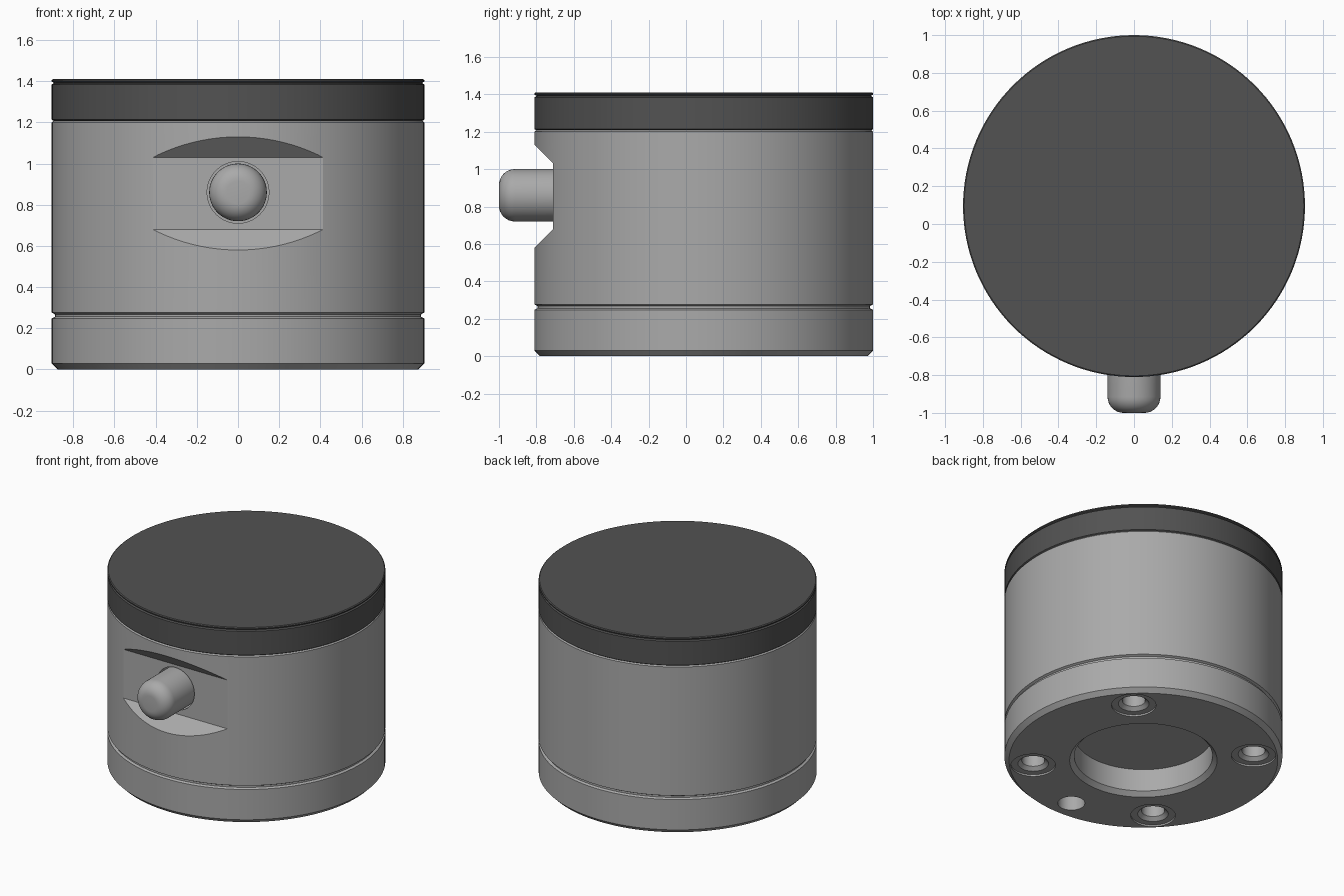
import bpy, bmesh, math
from mathutils import Matrix, Vector

if "Cube" in bpy.data.objects:
    bpy.data.objects.remove(bpy.data.objects["Cube"], do_unlink=True)

AXIS_Y = 0.095   # centre of the round housing
R = 0.905        # housing radius
PIN_Z = 0.86


def material(name, value):
    m = bpy.data.materials.new(name)
    m.use_nodes = True
    colour = (value, value, value, 1)
    m.diffuse_color = colour
    m.node_tree.nodes["Principled BSDF"].inputs["Base Color"].default_value = colour
    return m


metal = material("satin grey", 0.40)
black = material("dark grey", 0.085)


def finish(name, bm, mat, matrix):
    bmesh.ops.recalc_face_normals(bm, faces=bm.faces)
    mesh = bpy.data.meshes.new(name)
    bm.to_mesh(mesh)
    bm.free()
    mesh.transform(matrix)
    mesh.materials.append(mat)
    obj = bpy.data.objects.new(name, mesh)
    bpy.context.collection.objects.link(obj)
    return obj


def lathe(name, profile, mat, matrix, segments=128):
    """Spin (radius, height) points into a capped solid."""
    bm = bmesh.new()
    rings = []
    for r, z in profile:
        rings.append([bm.verts.new((r * math.cos(a), r * math.sin(a), z))
                      for a in (2 * math.pi * i / segments for i in range(segments))])
    for low, high in zip(rings, rings[1:]):
        for i in range(segments):
            j = (i + 1) % segments
            bm.faces.new((low[i], low[j], high[j], high[i]))
    bm.faces.new(rings[0])
    bm.faces.new(rings[-1])
    return finish(name, bm, mat, matrix)


def cut(target, cutter):
    mod = target.modifiers.new(cutter.name, 'BOOLEAN')
    mod.operation = 'DIFFERENCE'
    mod.solver = 'EXACT'
    mod.object = cutter
    bpy.context.view_layer.objects.active = target
    bpy.ops.object.modifier_apply(modifier=mod.name)
    bpy.data.objects.remove(cutter, do_unlink=True)


def smooth(obj):
    bpy.ops.object.select_all(action='DESELECT')
    obj.select_set(True)
    bpy.context.view_layer.objects.active = obj
    bpy.ops.object.shade_smooth_by_angle(angle=math.radians(25))


upright = Matrix.Translation((0, AXIS_Y, 0))

# Housing with bottom chamfer and a groove near the base
housing = lathe("housing", [
    (R - 0.03, 0), (R, 0.03), (R, 0.248), (R - 0.015, 0.256),
    (R - 0.015, 0.268), (R, 0.276), (R, 1.2), (R - 0.008, 1.208)], metal, upright)

# Front recess with sloped top and bottom
bm = bmesh.new()
section = [(-0.71, 0.68), (-0.71, 1.03), (-0.91, 1.23), (-0.91, 0.48)]
face = bm.faces.new([bm.verts.new((-0.7, y, z)) for y, z in section])
side = bmesh.ops.extrude_face_region(bm, geom=[face])
bmesh.ops.translate(bm, vec=(1.4, 0, 0),
                    verts=[v for v in side["geom"] if isinstance(v, bmesh.types.BMVert)])
cut(housing, finish("recess_cutter", bm, metal, Matrix()))

# Clearance hole around the pin, axis pointing to the front
forward = Matrix.Translation((0, -0.71, PIN_Z)) @ Matrix.Rotation(math.radians(90), 4, 'X')
cut(housing, lathe("pin_hole_cutter", [(0.15, -0.12), (0.15, 0.05)], metal, forward, 64))

# Central bore in the underside, with a chamfered mouth
cut(housing, lathe("bore_cutter", [
    (0.51, -0.03), (0.48, 0), (0.45, 0.03), (0.45, 0.19)], metal, upright))

# Four stepped screw holes and one plain locating hole
for k in range(4):
    a = math.radians(45 + 90 * k)
    place = upright @ Matrix.Translation((0.72 * math.cos(a), 0.72 * math.sin(a), 0))
    cut(housing, lathe("screw_cutter", [
        (0.145, -0.02), (0.145, 0.012), (0.1, 0.012), (0.075, 0.035),
        (0.075, 0.2)], metal, place, 48))
cut(housing, lathe("locating_cutter", [(0.088, -0.02), (0.088, 0.15)], metal,
                   upright @ Matrix.Translation((0, -0.73, 0)), 48))
smooth(housing)

# Dark cap band with a thin top disc
cap = lathe("cap", [
    (R - 0.008, 1.208), (R, 1.214), (R, 1.384), (R - 0.01, 1.39),
    (R - 0.01, 1.393), (R, 1.398), (R, 1.405), (R - 0.006, 1.41)], black, upright)
smooth(cap)

# Front pin with a rounded end
END, ROUND, PIN_R = 0.29, 0.085, 0.14
pin_profile = [(PIN_R, -0.12)]
for i in range(9):
    t = math.radians(90 * i / 8)
    pin_profile.append((PIN_R - ROUND + ROUND * math.cos(t), END - ROUND + ROUND * math.sin(t)))
smooth(lathe("pin", pin_profile, metal, forward, 64))
